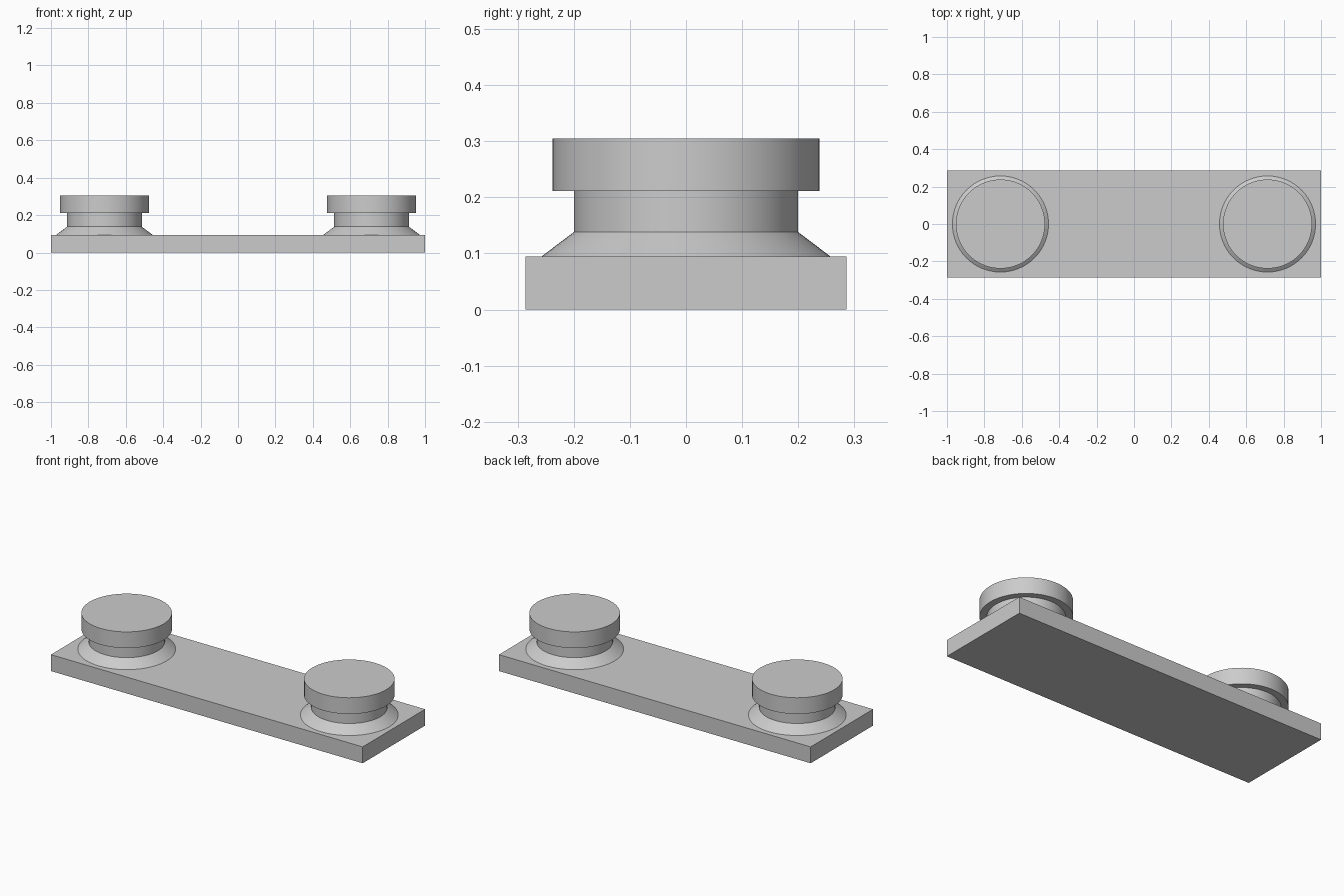
import bpy, bmesh, math

cube = bpy.data.objects.get("Cube")
if cube:
    bpy.data.objects.remove(cube, do_unlink=True)

# Single plain grey
grey = bpy.data.materials.new("plain_grey")
grey.use_nodes = True
colour = (0.6, 0.6, 0.6, 1)
grey.diffuse_color = colour
grey.node_tree.nodes["Principled BSDF"].inputs["Base Color"].default_value = colour

PLATE_TOP = 0.095
SEGMENTS = 64


def add_object(name, bm, location=(0, 0, 0)):
    bmesh.ops.recalc_face_normals(bm, faces=bm.faces)
    mesh = bpy.data.meshes.new(name)
    bm.to_mesh(mesh)
    bm.free()
    mesh.materials.append(grey)
    obj = bpy.data.objects.new(name, mesh)
    obj.location = location
    bpy.context.collection.objects.link(obj)
    return obj


def lathe(name, profile, x):
    """Closed solid of revolution from (radius, height) points."""
    bm = bmesh.new()
    rings = []
    for r, z in profile:
        rings.append([bm.verts.new((r * math.cos(a), r * math.sin(a), z))
                      for a in (math.tau * i / SEGMENTS for i in range(SEGMENTS))])
    for low, high in zip(rings, rings[1:]):
        for i in range(SEGMENTS):
            j = (i + 1) % SEGMENTS
            bm.faces.new((low[i], low[j], high[j], high[i]))
    bm.faces.new(rings[0])
    bm.faces.new(rings[-1])
    obj = add_object(name, bm, (x, 0, 0))
    bpy.ops.object.select_all(action="DESELECT")
    obj.select_set(True)
    bpy.context.view_layer.objects.active = obj
    bpy.ops.object.shade_smooth_by_angle(angle=math.radians(30))


# Flat base plate
bm = bmesh.new()
bmesh.ops.create_cube(bm, size=1)
bmesh.ops.scale(bm, vec=(2, 0.572, PLATE_TOP), verts=bm.verts)
add_object("base_plate", bm, (0, 0, PLATE_TOP / 2))

# Two posts: flared foot, straight neck, wide cap
POST = [(0.257, PLATE_TOP), (0.2, 0.138), (0.2, 0.211),
        (0.238, 0.211), (0.238, 0.305)]
for side, x in (("left", 0.714), ("right", -0.714)):
    lathe(side + "_post", POST, x)
